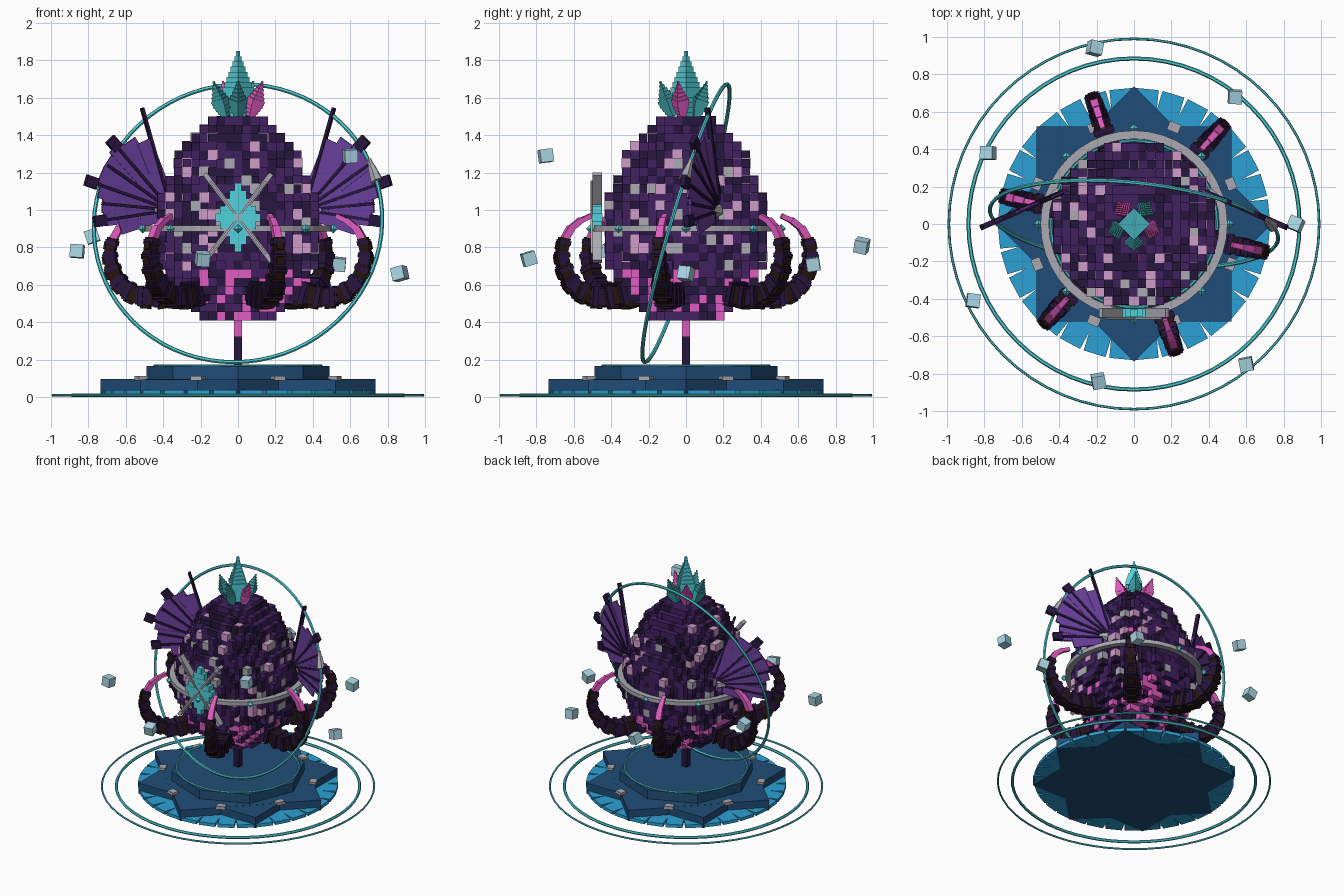
import bpy, bmesh, random
from math import sin, cos, pi, radians, atan2, hypot
from mathutils import Matrix, Vector, Euler

if "Cube" in bpy.data.objects:
    bpy.data.objects.remove(bpy.data.objects["Cube"])

random.seed(4)
V = Vector
HEX = dict(dark='2c1c40', purple='432660', violet='6b429c', pink='e05cc0', pale='cf9cc8', grey='a8a8b0',
           cyan='52d0da', teal='43a5ac', navy='264f78', blue='30a0d4', brown='2a1c18', ice='a8d4e2')
MATS = {}


def mat(name):
    if name not in MATS:
        h = HEX[name]
        m = bpy.data.materials.new(name)
        m.diffuse_color = [(int(h[i:i + 2], 16) / 255) ** 2.2 for i in (0, 2, 4)] + [1]
        m.use_nodes = True
        m.node_tree.nodes["Principled BSDF"].inputs["Base Color"].default_value = m.diffuse_color
        MATS[name] = m
    return MATS[name]


class Part:
    """Collects pieces into one object with several colours."""
    def __init__(self, name):
        self.name, self.bm, self.cols = name, bmesh.new(), []

    def paint(self, faces, col):
        if col not in self.cols:
            self.cols.append(col)
        for f in faces:
            f.material_index = self.cols.index(col)

    def box(self, col, pos, size, rot=None):
        M = Matrix.Translation(pos) @ (rot.to_4x4() if rot else Matrix()) @ Matrix.Diagonal((*size, 1))
        vs = bmesh.ops.create_cube(self.bm, size=1, matrix=M)['verts']
        self.paint({f for v in vs for f in v.link_faces}, col)

    def cone(self, col, pos, r1, r2, h, n, rot=None):
        M = Matrix.Translation(pos) @ (rot.to_4x4() if rot else Matrix())
        vs = bmesh.ops.create_cone(self.bm, cap_ends=True, segments=n, radius1=r1, radius2=r2,
                                   depth=h, matrix=M)['verts']
        self.paint({f for v in vs for f in v.link_faces}, col)

    def ring(self, col, profile, n, M=Matrix()):
        loops = [[self.bm.verts.new(M @ V((r * cos(2 * pi * i / n), r * sin(2 * pi * i / n), z)))
                  for r, z in profile] for i in range(n)]
        k = len(profile)
        self.paint([self.bm.faces.new((loops[i][j], loops[(i + 1) % n][j], loops[(i + 1) % n][(j + 1) % k],
                                       loops[i][(j + 1) % k])) for i in range(n) for j in range(k)], col)

    def done(self):
        bmesh.ops.recalc_face_normals(self.bm, faces=self.bm.faces)
        me = bpy.data.meshes.new(self.name)
        self.bm.to_mesh(me)
        for c in self.cols:
            me.materials.append(mat(c))
        bpy.context.collection.objects.link(bpy.data.objects.new(self.name, me))


def rz(deg):
    return Matrix.Rotation(radians(deg), 3, 'Z')


def tube(r, z, t, k=6):
    return [(r + t * cos(2 * pi * i / k), z + t * sin(2 * pi * i / k)) for i in range(k)]


# Ground rings and plinth
p = Part('ground_rings')
p.ring('cyan', tube(0.99, 0.01, 0.007), 64)
p.ring('cyan', tube(0.885, 0.01, 0.011), 64)
p.ring('cyan', tube(0.445, 0.168, 0.008), 64)
p.done()

p = Part('plinth_tiles')
for i in range(32):
    R = rz(i * 11.25 + 5.6)
    p.box('blue', R @ V((0.58, 0, 0.025)), (0.29, 0.122, 0.025), R)
p.done()

p = Part('star_plinth')
for a, dz in ((0, 0), (45, 0.001)):
    p.box('navy', (0, 0, 0.0525 + dz), (1.04, 1.04, 0.085), rz(a))
p.cone('navy', (0, 0, 0.13), 0.49, 0.49, 0.072, 8)
for i in range(8):
    R = rz(22.5 + 45 * i)
    p.box('grey', R @ V((0.56, 0, 0.1)), (0.05, 0.065, 0.025), R)
p.done()

# Voxel egg body
PROFILE = [(0.41, .21), (0.5, .29), (0.6, .37), (0.7, .425), (0.85, .45), (1.0, .445), (1.15, .395),
           (1.3, .325), (1.4, .265), (1.46, .205), (1.5, .15)]


def radius(z):
    for (z0, r0), (z1, r1) in zip(PROFILE, PROFILE[1:]):
        if z0 <= z <= z1:
            return r0 + (r1 - r0) * (z - z0) / (z1 - z0)
    return -1


S = 1.09 / 24
inside = {(i, j, k) for i in range(-11, 12) for j in range(-11, 12) for k in range(24)
          if hypot(i, j) * S < radius(0.41 + (k + .5) * S) - 0.008}
p = Part('egg_body')
for i, j, k in sorted(inside):
    if all((i + a, j + b, k + c) in inside for a, b, c in
           ((1, 0, 0), (-1, 0, 0), (0, 1, 0), (0, -1, 0), (0, 0, 1), (0, 0, -1))):
        continue
    z, q = 0.41 + (k + .5) * S, random.random()
    col, s = ('dark' if random.random() < .45 else 'purple'), S * random.uniform(.97, 1.08)
    if z < 0.68 and q < .36:
        col = 'pink'
    elif 0.68 < z < 1.42 and q < .10:
        col, s = ('pale' if q < .065 else 'grey'), S * 1.2
    p.box(col, (i * S, j * S, z), (s, s, s))
p.done()

p = Part('stem')
p.box('dark', (0, 0, 0.25), (0.045, 0.045, 0.15))
p.box('pink', (0, 0, 0.37), (0.045, 0.045, 0.1))
p.done()

# Belt with gems
p = Part('belt')
p.ring('grey', [(0.455, .885), (0.5, .885), (0.5, .917), (0.455, .917)], 40)
for i in range(8):
    c = rz(45 * i) @ V((0.51, 0, 0.9))
    p.cone('cyan', c + V((0, 0, .0125)), 0.025, 0, 0.025, 4)
    p.cone('cyan', c - V((0, 0, .0125)), 0, 0.025, 0.025, 4)
p.done()

# Diamond emblem on the front
p = Part('front_emblem')
for w, h, t, y, d in ((.175, .23, .026, -.475, .05), (.145, .19, .012, -.485, .05)):
    for sx in (-1, 1):
        for sz in (-1, 1):
            R = Matrix.Rotation(atan2(sz * h, -sx * w), 3, 'Y')
            p.box('grey', (sx * w / 2, y, 0.96 + sz * h / 2), (hypot(w, h) + .01, d, t), R)
for i in range(-4, 5):
    p.box('cyan', (0, -0.475, 0.96 + i * .041), (.24 - abs(i) * .05, .055 - abs(i) * .003, .041))
p.done()

# Six curled tentacles
PATH = [(.30, .57), (.38, .55), (.46, .535), (.54, .54), (.61, .575), (.66, .63), (.69, .70), (.70, .77),
        (.685, .84), (.65, .90), (.60, .94), (.545, .965)]
p = Part('tentacles')
for n in range(6):
    R = rz(48 + 60 * n)
    for i, ((r0, z0), (r1, z1)) in enumerate(zip(PATH, PATH[1:])):
        w = .125 - .0088 * i
        T = R @ Matrix.Rotation(-atan2(z1 - z0, r1 - r0), 3, 'Y')
        c = R @ V(((r0 + r1) / 2, 0, (z0 + z1) / 2))
        L = hypot(r1 - r0, z1 - z0)
        col = 'pink' if i > 7 else ('dark', 'brown')[i % 2]
        if i > 7:
            w *= .85
        p.box(col, c, (L + .02, w * .9, w * .85), T)
        if i < 8:
            p.box('brown', c - T @ V((0, 0, w * .35)), (L * .6, w * .6, w * .5), T)
            p.box('dark', c + T @ V((L * .3, 0, 0)), (L * .35, w * 1.05, w), T)
p.done()

# Side fans, mirrored
for side, sx in (('left', -1), ('right', 1)):
    p = Part(side + '_fan')
    base, u = V((sx * .36, .18, 1.0)), V((sx * .92, -.4, 0)).normalized()
    nrm = u.cross(V((0, 0, 1)))

    def blade(col, ang, start, end, w, t, off=0):
        d = u * cos(radians(ang)) + V((0, 0, sin(radians(ang))))
        R = Matrix((d, nrm, d.cross(nrm))).transposed()
        p.box(col, base + d * (start + end) / 2 + nrm * off, (end - start, t, w), R)

    for i, L in enumerate((.31, .39, .40, .43, .45, .45, .47, .44, .40)):
        blade('violet', -17 + 10.5 * i, .03, L, .085, .012, .003 * (i % 2))
    for ang, L in ((-8, .45), (18, .52), (47, .52)):
        blade('dark', ang, L - .07, L, .06, .03)
    for ang, L in ((-8, .42), (5, .40), (18, .5), (33, .44), (47, .5), (73, .57)):
        blade('dark', ang, .05, L, .016, .028)
    p.cone('grey', base + u * .07, .04, .015, .06, 6, u.to_track_quat('Z', 'Y').to_matrix())
    p.done()

# Tilted orbit ring and its clasp
p = Part('orbit_ring')
O = Matrix.Translation((0, 0, .93)) @ Matrix.Rotation(radians(-6), 4, 'Z') @ \
    Matrix.Rotation(radians(73.5), 4, 'X')
p.ring('cyan', tube(.775, 0, .011), 72, O)
a = radians(21)
T = (O.to_3x3() @ V((-sin(a), cos(a), 0))).to_track_quat('Z', 'Y').to_matrix()
c = O @ V((.775 * cos(a), .775 * sin(a), 0))
p.cone('grey', c, .035, .02, .09, 6, T)
p.cone('grey', c + T @ V((0, 0, .06)), .018, .012, .05, 6, T)
p.done()


# Stepped crown crystals
def crystal(name, col, pos, h, w, R, steps):
    p = Part(name)
    for i in range(steps):
        t = (i + .5) / steps
        s = w * (.45 + .55 * t / .42 if t < .42 else max(.14, 1 - (t - .42) / .6))
        p.box(col, V(pos) + R @ V((0, 0, t * h)), (s, s, h / steps), R @ rz(45))
    p.done()


crystal('crown_crystal', 'cyan', (0, 0, 1.49), .36, .118, Matrix.Identity(3), 13)
for ang, col in ((54, 'teal'), (126, 'pink'), (198, 'teal'), (270, 'teal'), (342, 'pink')):
    R = rz(ang) @ Matrix.Rotation(radians(20), 3, 'Y')
    crystal('small_crystal', col, rz(ang) @ V((.07, 0, 1.5)), .2, .075, R, 10)

# Floating cubes
p = Part('floating_cubes')
for c in ((-.21, .94, .81), (.54, .68, .71), (-.78, .38, .86), (.865, 0, .66), (-.86, -.41, .78),
          (-.19, -.84, .74), (.6, -.75, 1.29)):
    p.box('ice', c, (.07, .07, .07), Euler([random.uniform(-.4, .4) for _ in 'xyz']).to_matrix())
p.done()
